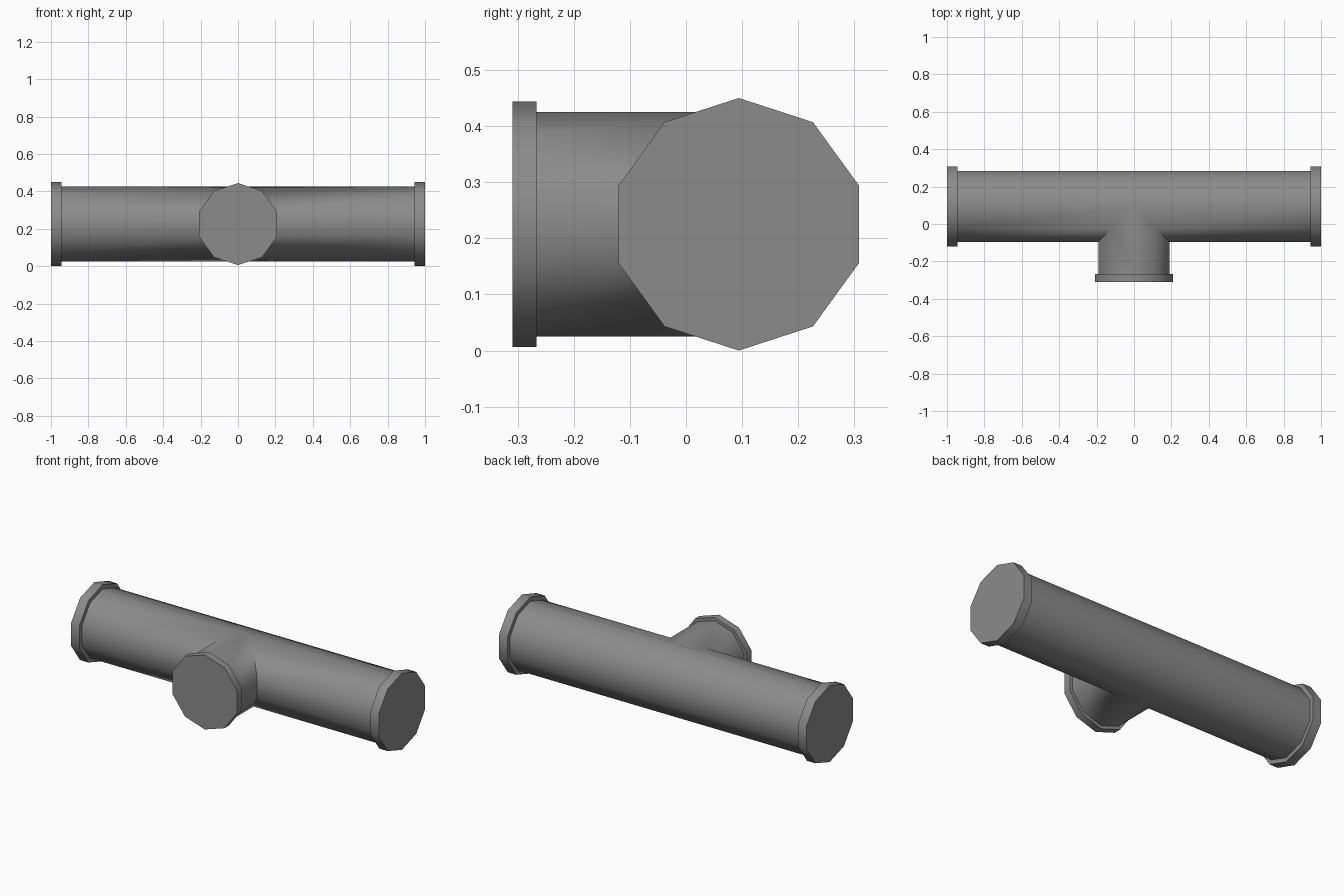
import bpy, bmesh, math
from mathutils import Vector

if "Cube" in bpy.data.objects:
    bpy.data.objects.remove(bpy.data.objects["Cube"])

CY, CZ = 0.094, 0.225        # axis of the main pipe
SIDES = 10
R = 0.2                      # pipe radius

grey = bpy.data.materials.new("pipe grey")
grey.diffuse_color = (0.26, 0.26, 0.26, 1)
grey.use_nodes = True
grey.node_tree.nodes["Principled BSDF"].inputs["Base Color"].default_value = grey.diffuse_color

# the three arms: (direction, total length, flange start, flange radius)
ARMS = [("right", Vector((1, 0, 0)), 1.0, 0.945, 0.225),
        ("left", Vector((-1, 0, 0)), 1.0, 0.945, 0.225),
        ("branch", Vector((0, -1, 0)), CY + 0.309, CY + 0.266, 0.219)]
CENTRE = Vector((0, CY, CZ))


def section(radius):
    """Decagon with a corner at the top: (sideways, up) pairs."""
    return [(radius * math.sin(2 * math.pi * i / SIDES),
             radius * math.cos(2 * math.pi * i / SIDES)) for i in range(SIDES)]


def point(d, along, side, up):
    s = Vector((-d.y, d.x, 0))
    return CENTRE + d * along + s * side + Vector((0, 0, up))


def bridge(bm, a, b):
    for i in range(SIDES):
        j = (i + 1) % SIDES
        bm.faces.new((a[i], a[j], b[j], b[i]))


def finish(bm, name):
    bmesh.ops.remove_doubles(bm, verts=bm.verts, dist=1e-5)
    bmesh.ops.recalc_face_normals(bm, faces=bm.faces)
    mesh = bpy.data.meshes.new(name)
    bm.to_mesh(mesh)
    bm.free()
    mesh.materials.append(grey)
    ob = bpy.data.objects.new(name, mesh)
    bpy.context.collection.objects.link(ob)
    bpy.ops.object.select_all(action='DESELECT')
    ob.select_set(True)
    bpy.context.view_layer.objects.active = ob
    bpy.ops.object.shade_smooth_by_angle(angle=math.radians(40))
    return ob


# tee body: arms meet along mitre lines, the back half runs straight through
bm = bmesh.new()
for name, d, length, start, fr in ARMS:
    inner, outer = [], []
    for side, up in section(R):
        y = point(d, 0, side, up).y - CY
        if name == "branch":
            mitre = abs(side)
        else:
            mitre = max(0.0, -y)
        inner.append(bm.verts.new(point(d, mitre, side, up)))
        outer.append(bm.verts.new(point(d, start, side, up)))
    bridge(bm, inner, outer)
finish(bm, "tee_pipe")

# flanges: back ring, rim and closed end face
for name, d, length, start, fr in ARMS:
    bm = bmesh.new()
    rings = [[bm.verts.new(point(d, a, s, u)) for s, u in section(r)]
             for r, a in ((R, start), (fr, start), (fr, length))]
    bridge(bm, rings[0], rings[1])
    bridge(bm, rings[1], rings[2])
    bm.faces.new(rings[2])
    # orient outward explicitly via the end face
    finish(bm, name + "_flange")
